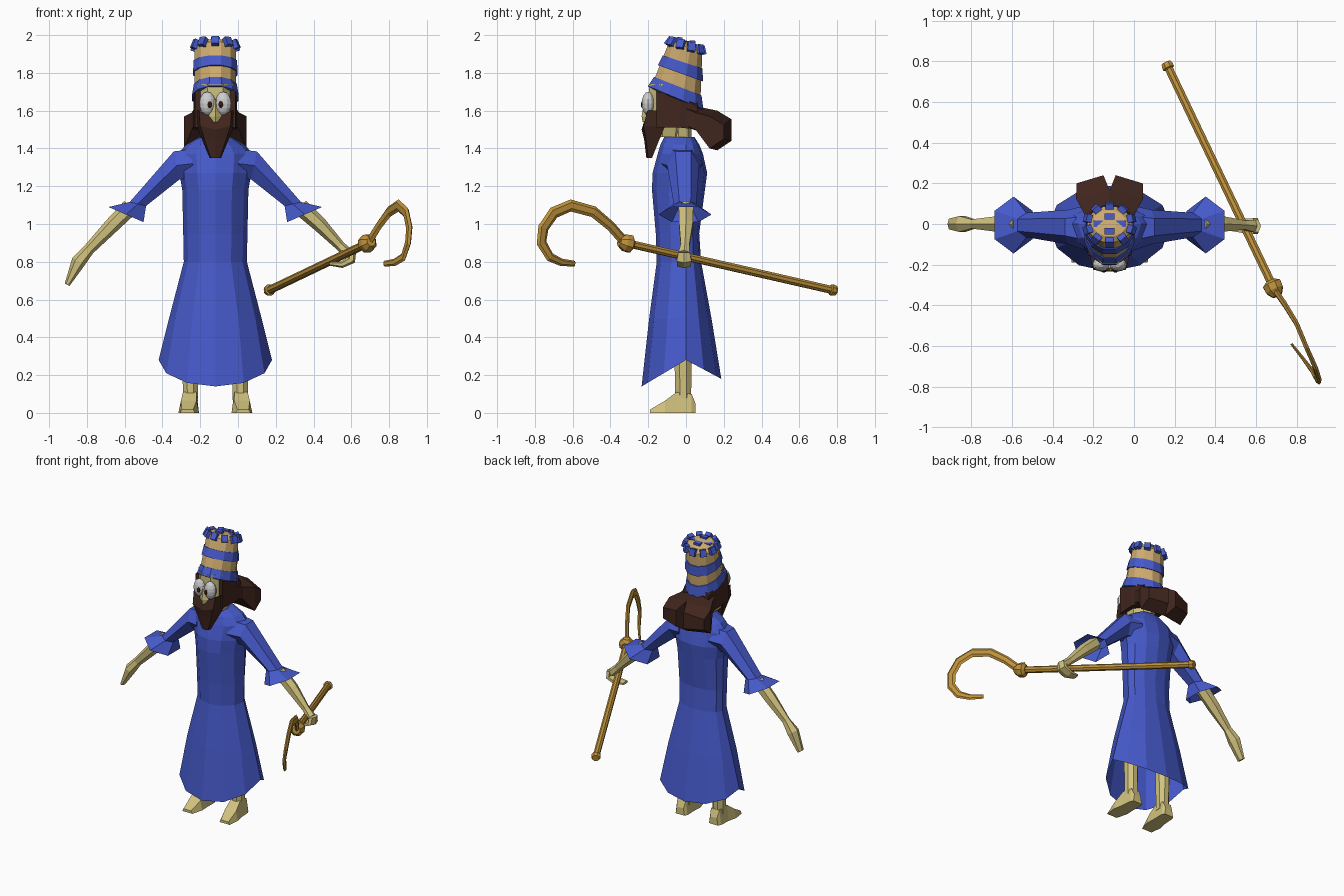
import bpy, bmesh, math
from mathutils import Vector as V

if "Cube" in bpy.data.objects:
    bpy.data.objects.remove(bpy.data.objects["Cube"])

CX = -0.12  # body centre line


def material(name, rgb):
    m = bpy.data.materials.new(name)
    m.diffuse_color = (*rgb, 1)
    m.use_nodes = True
    m.node_tree.nodes["Principled BSDF"].inputs["Base Color"].default_value = m.diffuse_color
    return m


BLUE = material("robe blue", (0.062, 0.102, 0.60))
SKIN = material("skin", (0.64, 0.54, 0.21))
TAN = material("hat tan", (0.62, 0.41, 0.16))
GOLD = material("staff gold", (0.53, 0.29, 0.045))
HAIR = material("hair brown", (0.052, 0.019, 0.013))
WHITE = material("eye white", (0.62, 0.62, 0.62))
DARK = material("pupil brown", (0.03, 0.01, 0.007))


def loft(name, rings, mat, start=True, end=True):
    """Skin a list of equal-length point rings, optionally capped."""
    bm = bmesh.new()
    vs = [[bm.verts.new(p) for p in r] for r in rings]
    n = len(vs[0])
    for a, b in zip(vs, vs[1:]):
        for i in range(n):
            j = (i + 1) % n
            bm.faces.new((a[i], a[j], b[j], b[i]))
    if start:
        bm.faces.new(vs[0][::-1])
    if end:
        bm.faces.new(vs[-1])
    bmesh.ops.recalc_face_normals(bm, faces=bm.faces)
    me = bpy.data.meshes.new(name)
    bm.to_mesh(me)
    bm.free()
    me.materials.append(mat)
    ob = bpy.data.objects.new(name, me)
    bpy.context.collection.objects.link(ob)
    return ob


def ring(c, u, v, n=8, phase=0.0):
    c, u, v = V(c), V(u), V(v)
    return [c + u * math.cos(phase + i * math.tau / n) + v * math.sin(phase + i * math.tau / n)
            for i in range(n)]


def tube(name, pts, sizes, mat, n=6, side=(0, 1, 0)):
    """Sweep along pts; sizes are (along side vector, across it)."""
    pts = [V(p) for p in pts]
    rings = []
    for i, p in enumerate(pts):
        t = (pts[min(i + 1, len(pts) - 1)] - pts[max(i - 1, 0)]).normalized()
        s = V(side)
        u = (s - t * s.dot(t)).normalized()
        rings.append(ring(p, u * sizes[i][0], t.cross(u) * sizes[i][1], n, math.pi / n))
    return loft(name, rings, mat)


def ellipsoid(name, c, size, mat):
    bm = bmesh.new()
    bmesh.ops.create_uvsphere(bm, u_segments=12, v_segments=8, radius=1)
    for v in bm.verts:
        v.co = V(c) + V((v.co.x * size[0], v.co.y * size[1], v.co.z * size[2]))
    me = bpy.data.meshes.new(name)
    bm.to_mesh(me)
    bm.free()
    me.materials.append(mat)
    bpy.context.collection.objects.link(bpy.data.objects.new(name, me))


# Robe: twelve-sided rings (z, half width, front y, back y) with a dipping hem
robe = []
for z, w, f, b in [(0.28, .30, -.235, .187), (0.50, .245, -.195, .135), (0.80, .167, -.155, .08),
                   (0.95, .17, -.16, .07), (1.18, .175, -.18, .10), (1.27, .19, -.177, .112),
                   (1.37, .20, -.15, .09), (1.42, .155, -.135, .07), (1.46, .085, -.115, .045)]:
    r = []
    for i in range(12):
        a = i * math.tau / 12
        s = math.sin(a)
        y = s * (b if s > 0 else -f)
        dip = (0.10 if s > 0 else 0.14) * abs(s) if z == 0.28 else 0
        r.append((CX + w * math.cos(a), y, z - dip))
    robe.append(r)
loft("robe", robe, BLUE, start=False)

# Neck and face
loft("neck", [ring((CX, -.04, z), (.07, 0, 0), (0, .07, 0)) for z in (1.42, 1.56)], SKIN)
loft("face", [ring((CX, -.09, z), (w, 0, 0), (0, d, 0), 8, math.pi / 8)
              for z, w, d in ((1.46, .075, .085), (1.55, .105, .115), (1.74, .105, .115))], SKIN)
loft("nose", [ring((CX, y, z), (w, 0, 0), (0, .025, 0), 4)
              for y, z, w in ((-.205, 1.54, .03), (-.21, 1.57, .035), (-.195, 1.66, .015))], SKIN)

for s, tag in ((-1, "right"), (1, "left")):
    # Sleeves with flared cuffs
    rows = [((.12, -.02, 1.32), (.02, .085), .11), ((.205, -.015, 1.31), (.017, .086), .085),
            ((.41, -.005, 1.106), (.05, .012), .06), ((.473, -.005, 1.05), (.107, .046), .14)]
    loft(tag + "_sleeve", [ring((CX + s * c[0], c[1], c[2]), (s * u[0], 0, u[1]), (0, d, 0), 6, math.pi / 6)
                           for c, u, d in rows], BLUE, end=False)
    # Leg and foot
    x = CX + s * .132
    loft(tag + "_leg", [ring((x, -.015, z), (w, 0, 0), (0, d, 0), 8, math.pi / 8)
                        for z, w, d in ((.06, .043, .045), (.17, .044, .047), (.5, .05, .055))], SKIN)
    foot = []
    for y, w, h in ((.05, .035, .05), (.03, .045, .10), (-.05, .047, .11), (-.11, .055, .065), (-.19, .04, .018)):
        xo = x + s * max(0, -y) * .08
        foot.append([(xo - w, y, 0), (xo + w, y, 0), (xo + w * .75, y, h), (xo - w * .75, y, h)])
    loft(tag + "_foot", foot, SKIN)
    # Eyes
    ellipsoid(tag + "_eye", (CX + s * .042, -.20, 1.638), (.043, .034, .062), WHITE)
    ellipsoid(tag + "_pupil", (CX + s * .029, -.231, 1.632), (.012, .008, .018), DARK)
    # Lock of hair sweeping back: inner x, outer x, inner y, outer y, low z, high z
    lock = [[(CX + s * a, ya, lo), (CX + s * b, yb, lo + .01), (CX + s * b, yb, hi - .03), (CX + s * a, ya, hi)]
            for a, b, ya, yb, lo, hi in ((0, .10, -.05, -.05, 1.53, 1.66), (0, .125, .07, .05, 1.49, 1.62),
                                         (.0, .165, .165, .125, 1.39, 1.60), (.03, .163, .24, .20, 1.44, 1.555))]
    loft(tag + "_hair_lock", lock, HAIR)

# Forearms and hands
tube("right_forearm", [(-.57, 0, 1.09), (-.67, 0, 0.99), (-.79, 0, .865), (-.845, 0, .80), (-.905, 0, .678)],
     [(.045, .045), (.043, .04), (.026, .03), (.045, .038), (.03, .014)], SKIN)
tube("left_forearm", [(.33, 0, 1.09), (.43, 0, 1.0), (.54, -.005, .885), (.585, -.01, .84)],
     [(.045, .045), (.043, .04), (.026, .026), (.035, .03)], SKIN)
tube("left_fingers", [(.60, -.01, .85), (.60, -.01, .81), (.55, -.01, .785), (.485, -.01, .79)],
     [(.035, .025), (.045, .024), (.042, .018), (.03, .01)], SKIN)

# Hair around the head
loft("hair", [[(CX - w, y, lo), (CX + w, y, lo), (CX + w, y, hi - .02), (CX + w * .8, y, hi),
               (CX - w * .8, y, hi), (CX - w, y, hi - .02)]
              for y, w, lo, hi in ((-.155, .107, 1.51, 1.72), (-.03, .115, 1.51, 1.70), (.06, .10, 1.50, 1.64))], HAIR)

# Beard with a notch below the nose
beard = []
for zo, zc, w, f, b in ((1.60, 1.555, .107, -.215, -.11), (1.52, 1.50, .10, -.235, -.11),
                        (1.45, 1.45, .072, -.222, -.14), (1.35, 1.35, .03, -.21, -.18)):
    beard.append([(CX - w, b, zo), (CX - w * .8, f + .01, zo), (CX, f, zc),
                  (CX + w * .8, f + .01, zo), (CX + w, b, zo), (CX, b, zc)])
loft("beard", beard, HAIR)


# Tilted hat: t runs from the brim to the crown
def hat_ring(t, k=1.0, n=12):
    c = V((CX, -.052 + .052 * t, 1.685 + .262 * t))
    return ring(c, (.113 * k, 0, 0), (0, (.132 - .042 * t) * k, (-.054 + .03 * t) * k), n, math.pi / n)


loft("hat", [hat_ring(t, k) for t, k in ((0, 1), (.5, 1), (.97, 1), (1.06, .75), (1.09, .3))], TAN)
loft("hat_brim_band", [hat_ring(t, k) for t, k in ((-.08, 1.03), (-.06, 1.13), (.17, 1.04), (.17, .98))], BLUE)
loft("hat_middle_band", [hat_ring(t, k) for t, k in ((.43, .98), (.43, 1.08), (.66, 1.05), (.66, .98))], BLUE)


def block(name, p, out, size):
    """Small box facing out from the hat axis."""
    p, out = V(p), V(out).normalized()
    side = out.cross(V((0, .1, 1))).normalized() if abs(out.z) < .9 else V((1, 0, 0))
    up = side.cross(out)
    rings = [[p + out * o + side * a * size[0] + up * b * size[1]
              for a, b in ((-1, -1), (1, -1), (1, 1), (-1, 1))] for o in (-size[2], size[2])]
    loft(name, rings, BLUE)


axis_point = V((CX, 0, 1.90))
for i, p in enumerate(hat_ring(.99, 1.0, 10)):
    block(f"crown_block_{i}", p, p - axis_point, (.020, .024, .014))
for i, (x, y) in enumerate(((0, .035), (0, -.035), (-.055, 0), (.055, 0))):
    block(f"crown_top_block_{i}", (CX + x, y, 1.97 - y * .25 - abs(x) * .2), (x * 2, y + .05, 1), (.024, .016, .010))

# Staff with end cap, collar knob and crook
A, B = V((.162, .785, .648)), V((.69, -.32, .90))
line = lambda *ts: [A.lerp(B, t) for t in ts]
tube("staff", line(0, 1), [(.022, .022)] * 2, GOLD, 8, (0, 0, 1))
tube("staff_end_cap", line(-.008, .004, .016, .02), [(.025,) * 2, (.031,) * 2, (.031,) * 2, (.02,) * 2],
     GOLD, 8, (0, 0, 1))
tube("staff_knob", line(.965, .978, 1.005, 1.03), [(.028,) * 2, (.05,) * 2, (.047,) * 2, (.026,) * 2],
     GOLD, 8, (0, 0, 1))
tube("staff_crook", [(.69, -.32, .90), (.745, -.40, .99), (.80, -.49, 1.065), (.85, -.61, 1.098),
                     (.89, -.70, 1.06), (.907, -.755, .98), (.90, -.765, .90), (.875, -.72, .825),
                     (.83, -.66, .797), (.775, -.59, .79)],
     [(.015, .026), (.014, .027), (.013, .03), (.013, .032), (.013, .032), (.013, .031),
      (.012, .029), (.011, .025), (.009, .02), (.007, .015)], GOLD, 6, (.9, .43, 0))
